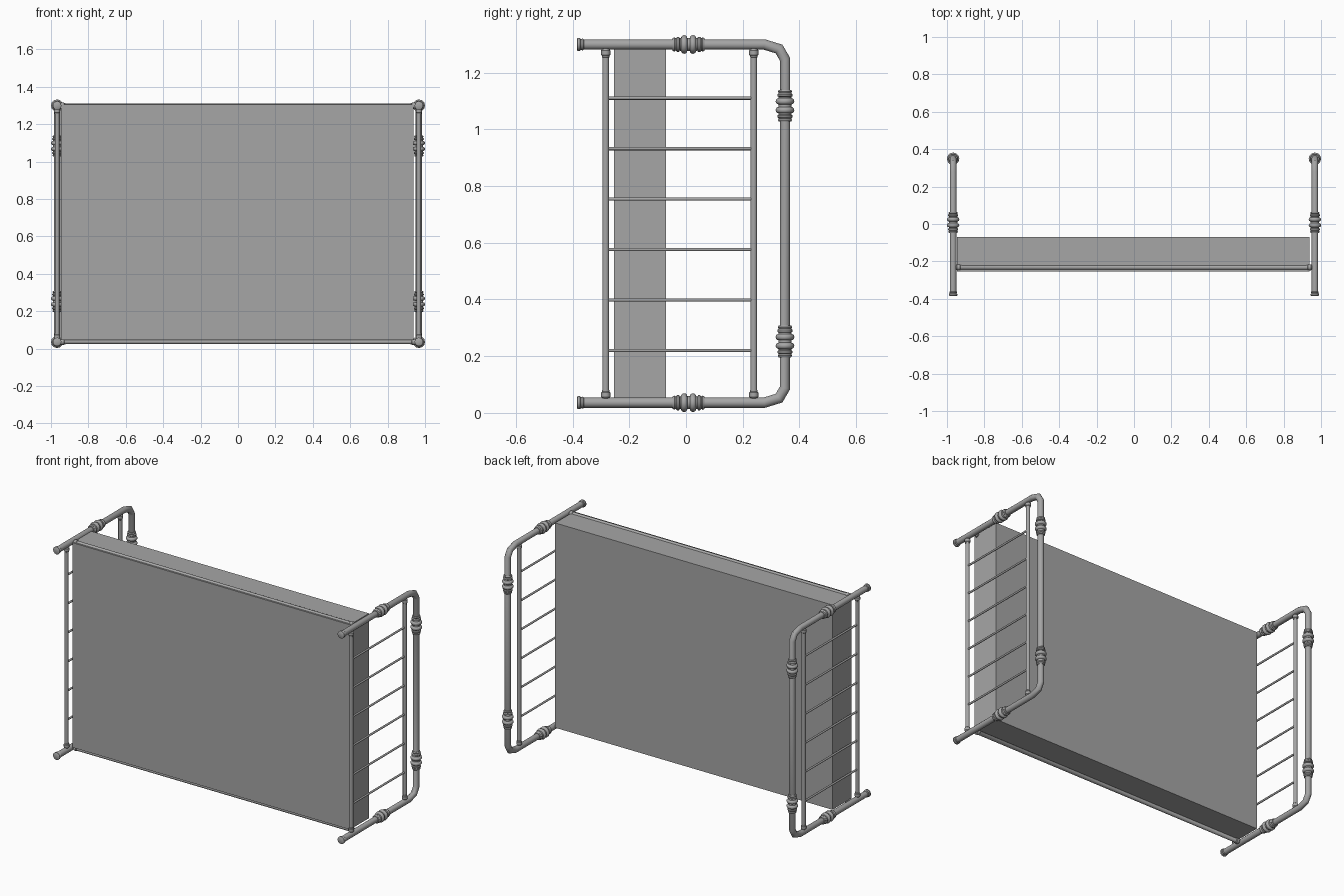
import bpy, bmesh, math
from mathutils import Vector

if "Cube" in bpy.data.objects:
    bpy.data.objects.remove(bpy.data.objects["Cube"], do_unlink=True)


def make_material(name, value):
    mat = bpy.data.materials.new(name)
    mat.use_nodes = True
    colour = (value, value, value, 1)
    mat.diffuse_color = colour
    mat.node_tree.nodes["Principled BSDF"].inputs["Base Color"].default_value = colour
    return mat


GREY = make_material("plain grey", 0.38)
SIDES = 12
FRAME_X, LOW, HIGH, END_Y = 0.967, 0.036, 1.299, 0.349
TUBE = 0.018


def finish(name, bm):
    bmesh.ops.recalc_face_normals(bm, faces=bm.faces)
    mesh = bpy.data.meshes.new(name)
    bm.to_mesh(mesh)
    bm.free()
    mesh.materials.append(GREY)
    obj = bpy.data.objects.new(name, mesh)
    bpy.context.collection.objects.link(obj)
    bpy.ops.object.select_all(action="DESELECT")
    obj.select_set(True)
    bpy.context.view_layer.objects.active = obj
    bpy.ops.object.shade_smooth_by_angle(angle=math.radians(35))
    return obj


def skin(bm, rings):
    """Bridge rings of vertices and close both ends."""
    for a, b in zip(rings, rings[1:]):
        for i in range(SIDES):
            j = (i + 1) % SIDES
            bm.faces.new((a[i], a[j], b[j], b[i]))
    bm.faces.new(rings[0])
    bm.faces.new(rings[-1])


def turned(name, centre, axis, profile):
    """Lathe (offset, radius) pairs about an axis through centre."""
    bm = bmesh.new()
    turn = Vector(axis).to_track_quat("Z", "Y")
    rings = []
    for t, r in profile:
        ring = []
        for i in range(SIDES):
            a = math.tau * i / SIDES
            ring.append(bm.verts.new(Vector(centre) + turn @ Vector((r * math.cos(a), r * math.sin(a), t))))
        rings.append(ring)
    skin(bm, rings)
    return finish(name, bm)


def swept(name, points, radius):
    """Sweep a round section along a path lying in a plane of constant x."""
    bm = bmesh.new()
    pts = [Vector(p) for p in points]
    side = Vector((1, 0, 0))
    rings = []
    for k, p in enumerate(pts):
        before = (p - pts[max(k - 1, 0)]).normalized()
        after = (pts[min(k + 1, len(pts) - 1)] - p).normalized()
        along = (before + after).normalized()
        out = side.cross(along)
        half = before.dot(along) if k else 1
        ring = []
        for i in range(SIDES):
            a = math.tau * i / SIDES
            ring.append(bm.verts.new(p + radius * (side * math.cos(a) + out * (math.sin(a) / half))))
        rings.append(ring)
    skin(bm, rings)
    return finish(name, bm)


def mirrored(points):
    return points + [(-t, r) for t, r in reversed(points)]


# Decorative collar: stepped bands either side of two round beads
COLLAR = [(-0.056, 0.017), (-0.056, 0.022), (-0.05, 0.025), (-0.045, 0.022),
          (-0.04, 0.027), (-0.034, 0.027), (-0.031, 0.022)]
for step in range(7):
    a = math.pi * step / 6
    COLLAR.append((-0.0155 - 0.011 * math.cos(a), 0.023 + 0.010 * math.sin(a)))
COLLAR = mirrored(COLLAR)


def capped_bar(half, radius):
    """Bar with a stepped ferrule at each end."""
    return mirrored([(-half, 0.011), (-half + 0.006, 0.016), (-half + 0.022, 0.016),
                     (-half + 0.025, 0.013), (-half + 0.03, 0.013), (-half + 0.031, radius)])


FOOT = [(-0.385, 0.018), (-0.382, 0.023), (-0.374, 0.023), (-0.370, 0.019), (-0.364, 0.021), (-0.360, 0.018)]

MID = (LOW + HIGH) / 2
for side, x in (("left", FRAME_X), ("right", -FRAME_X)):
    # Bent outer tube
    half_path = [(-0.375, LOW), (0.276, LOW), (0.328, LOW + 0.016), (END_Y, LOW + 0.052)]
    path = half_path + [(y, 2 * MID - z) for y, z in reversed(half_path)]
    swept(side + "_end_frame", [(x, y, z) for y, z in path], TUBE)

    # Feet and collars on the two legs
    for level, z in (("lower", LOW), ("upper", HIGH)):
        turned(f"{side}_{level}_foot", (x, 0, z), (0, 1, 0), FOOT)
        turned(f"{side}_{level}_leg_collar", (x, 0.009, z), (0, 1, 0), COLLAR)
    # Collars on the top tube
    for level, z in (("lower", 0.252), ("upper", 1.083)):
        turned(f"{side}_{level}_top_collar", (x, END_Y, z), (0, 0, 1), COLLAR)

    # Cross bars
    for place, y in (("bottom", -0.283), ("top", 0.239)):
        turned(f"{side}_{place}_cross_bar", (x, y, MID), (0, 0, 1), capped_bar(0.617, 0.012))

    # Thin spindles
    for i in range(6):
        turned(f"{side}_spindle_{i + 1}", (x, -0.022, 0.22 + 0.178 * i), (0, 1, 0),
               [(-0.261, 0.006), (0.261, 0.006)])

# Long side rails
for level, z in (("lower", LOW), ("upper", HIGH)):
    turned(level + "_side_rail", (0, -0.232, z), (1, 0, 0), capped_bar(0.952, 0.0125))

# Mattress block
bm = bmesh.new()
bmesh.ops.create_cube(bm, size=1)
low, high = Vector((-0.947, -0.254, 0.046)), Vector((0.939, -0.07, 1.304))
for v in bm.verts:
    v.co = (low + high) / 2 + v.co * (high - low)
finish("mattress", bm)
